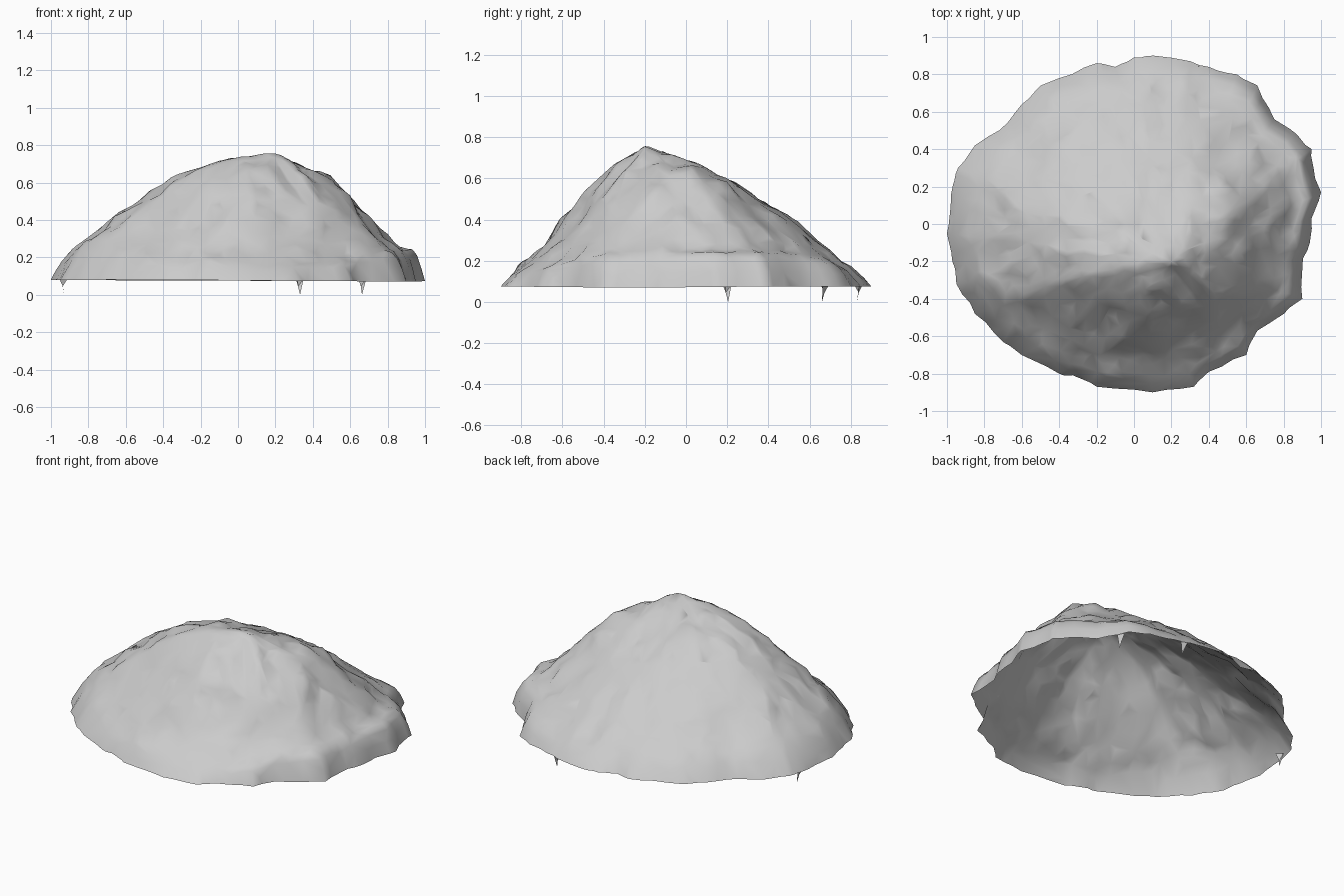
import bpy, bmesh, math, random
from mathutils import Vector, noise

if "Cube" in bpy.data.objects:
    bpy.data.objects.remove(bpy.data.objects["Cube"])

random.seed(4)
PEAK = Vector((0.2, -0.2))
RINGS, SUB = 24, 3

# Footprint outline, counter-clockwise (top view)
OUTLINE = [(1, .17), (.96, .3), (.95, .4), (.87, .48), (.75, .56), (.66, .74), (.55, .8), (.4, .84),
           (.25, .88), (.1, .9), (0, .89), (-.1, .84), (-.2, .86), (-.4, .78), (-.5, .74),
           (-.6, .64), (-.72, .5), (-.85, .42), (-.94, .3), (-.97, .2), (-.98, .1),
           (-1, -.05), (-.97, -.2), (-.95, -.32), (-.85, -.48), (-.7, -.63), (-.6, -.7),
           (-.4, -.8), (-.3, -.82), (-.2, -.87), (.1, -.9), (.32, -.87), (.4, -.79),
           (.6, -.7), (.66, -.57), (.8, -.48), (.9, -.4), (.9, -.22), (.94, -.1), (.95, .03)]

# Slope profiles from the peak to the rim: angle in degrees, lip steepness, heights
PROFILES = [(0, 2.5, [.76, .70, .65, .60, .525, .425, .33, .25, .07]),
            (45, 3.0, [.76, .72, .68, .635, .555, .445, .34, .245, .075]),
            (90, 1.5, [.76, .705, .655, .59, .515, .425, .315, .195, .075]),
            (180, 1.5, [.76, .745, .715, .67, .595, .505, .40, .28, .08]),
            (225, 1.5, [.76, .715, .655, .585, .50, .40, .305, .205, .08]),
            (270, 1.5, [.76, .695, .62, .53, .435, .335, .235, .16, .075]),
            (360, 2.5, [.76, .70, .65, .60, .525, .425, .33, .25, .07])]


def sample(lip, profile, t):
    i = min(int(t * 8), 7)
    f = t * 8 - i
    if i == 7:
        f = f ** lip                    # steep lip at the rim
    return profile[i] * (1 - f) + profile[i + 1] * f


def height(d, t):
    a = math.degrees(math.atan2(d.y, d.x)) % 360
    for (a0, l0, p0), (a1, l1, p1) in zip(PROFILES, PROFILES[1:]):
        if a <= a1:
            f = (a - a0) / (a1 - a0)
            f = f * f * (3 - 2 * f)
            return sample(l0, p0, t) * (1 - f) + sample(l1, p1, t) * f


def lump(x, y, z, freq):
    return noise.noise(Vector((x, y, z)) * freq)


def add_object(bm, name):
    mesh = bpy.data.meshes.new(name)
    bm.to_mesh(mesh)
    bm.free()
    obj = bpy.data.objects.new(name, mesh)
    bpy.context.collection.objects.link(obj)
    bpy.ops.object.select_all(action='DESELECT')
    bpy.context.view_layer.objects.active = obj
    obj.select_set(True)
    return obj


# Jagged rim points, and a smoothed copy that shapes the inner rings
rim = []
for i, p in enumerate(OUTLINE):
    a, b = Vector(p), Vector(OUTLINE[(i + 1) % len(OUTLINE)])
    for k in range(SUB):
        q = a.lerp(b, k / SUB)
        rim.append(q * (1 + random.uniform(-.009, .005)) if k else q)
n = len(rim)
soft = rim
for _ in range(25):
    soft = [(soft[i - 1] + soft[i] + soft[(i + 1) % n]) / 3 for i in range(n)]

# Rocky open-bottomed mound
bm = bmesh.new()
top = bm.verts.new((PEAK.x, PEAK.y, .755))
rings = []
for r in range(1, RINGS + 1):
    t = 1 - (1 - r / RINGS) ** 1.2
    ring = []
    for q, sq in zip(rim, soft):
        d = sq.lerp(q, t ** 4) - PEAK
        p = PEAK + d * t
        z = height(d, t)
        fade = min(1, (1 - t) * 7) * min(1, t * 9)
        out = (lump(p.x, p.y, z, 4) * .015 + lump(p.x, p.y, z, 9) * .03) * fade
        up = (lump(p.x, p.y, 1.7, 4) * .012 + lump(p.x, p.y, 5.1, 10) * .028) * fade
        p = p + d.normalized() * out
        ring.append(bm.verts.new((p.x, p.y, z + up)))
    rings.append(ring)
for j in range(n):
    k = (j + 1) % n
    bm.faces.new((top, rings[0][j], rings[0][k]))
    for a, b in zip(rings, rings[1:]):
        bm.faces.new((a[j], b[j], b[k], a[k]))
mound = add_object(bm, "rock_mound")

# Irregular rocky triangulation
dec = mound.modifiers.new("chunky", 'DECIMATE')
dec.ratio = 0.33
bpy.ops.object.shade_smooth_by_angle(angle=math.radians(60))

# Small jagged spikes hanging from the rim
bm = bmesh.new()
for sx, sy in [(-.95, .2), (.67, .68), (.33, .85)]:
    c = Vector((sx, sy, 0))
    side = Vector((-sy, sx, 0)).normalized() * .022
    lip = Vector((0, 0, .085))
    a, b, inner = (bm.verts.new(v) for v in (c - side + lip, c + side + lip, c * .96 + lip))
    mid = bm.verts.new(c * .985 + side * .2 + Vector((0, 0, .045)))
    tip = bm.verts.new(c * .98 - side * .4)
    bm.faces.new((b, a, tip, mid))
    bm.faces.new((inner, b, mid))
    bm.faces.new((a, inner, mid, tip))
add_object(bm, "rim_spikes")
